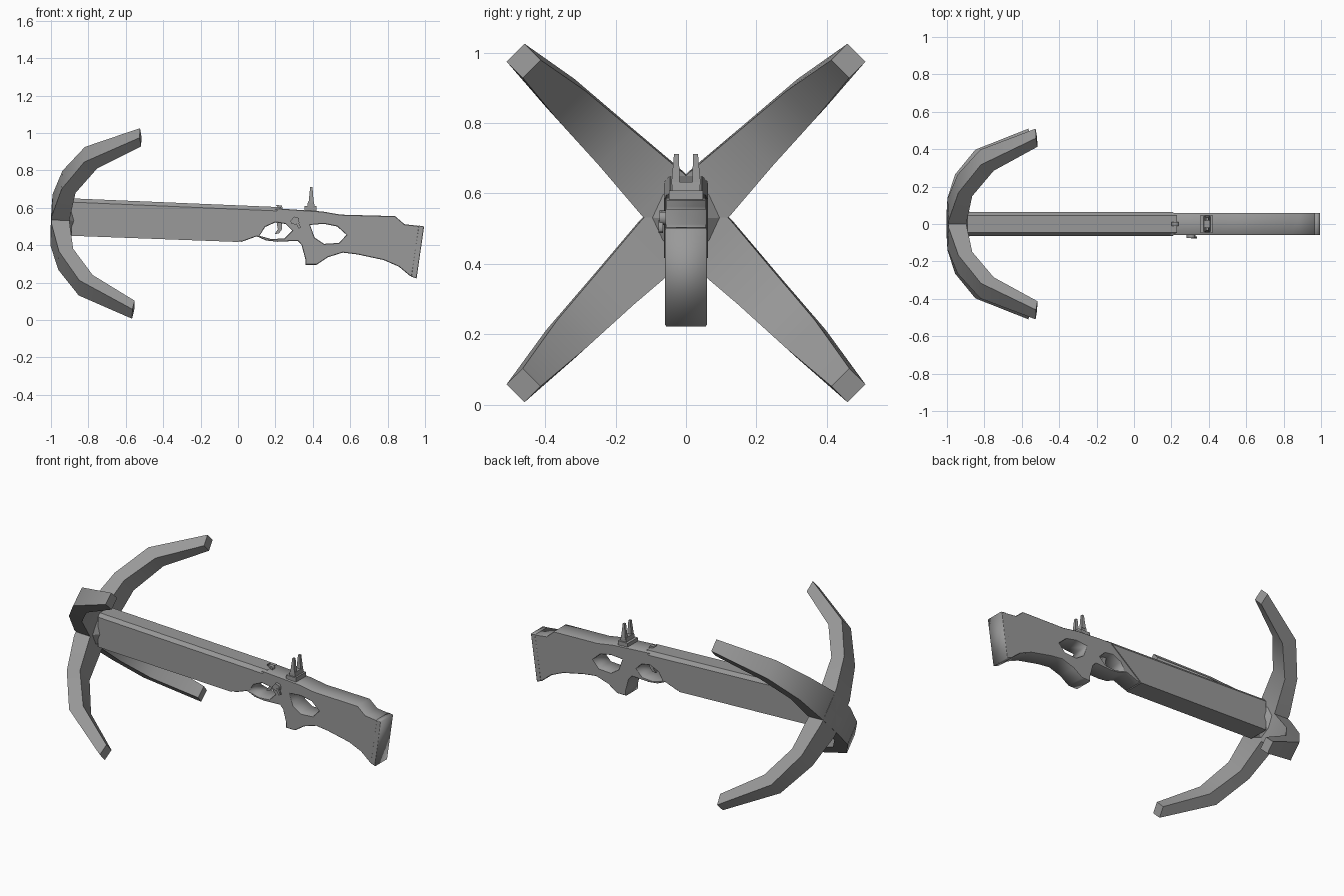
import bpy, bmesh, math
from mathutils import Matrix, Vector

cube = bpy.data.objects.get("Cube")
if cube:
    bpy.data.objects.remove(cube, do_unlink=True)

grey = bpy.data.materials.new("mid grey")
grey.use_nodes = True
grey.diffuse_color = (0.32, 0.32, 0.32, 1)
grey.node_tree.nodes["Principled BSDF"].inputs["Base Color"].default_value = (0.32, 0.32, 0.32, 1)


def add_mesh(name, mesh):
    mesh.materials.clear()
    mesh.materials.append(grey)
    obj = bpy.data.objects.new(name, mesh)
    bpy.context.collection.objects.link(obj)
    return obj


def loft(name, rings, matrix=Matrix()):
    """Skin equal-length rings of points and cap both ends."""
    bm = bmesh.new()
    rows = [[bm.verts.new(matrix @ Vector(p)) for p in ring] for ring in rings]
    n = len(rows[0])
    for a, b in zip(rows, rows[1:]):
        for i in range(n):
            j = (i + 1) % n
            bm.faces.new((a[i], a[j], b[j], b[i]))
    bm.faces.new(rows[0])
    bm.faces.new(rows[-1])
    bmesh.ops.recalc_face_normals(bm, faces=bm.faces)
    mesh = bpy.data.meshes.new(name)
    bm.to_mesh(mesh)
    bm.free()
    return add_mesh(name, mesh)


def plate(name, outlines, half, y=0.0, bevel=0.0):
    """Extrude x-z outlines along y; inner outlines become holes."""
    curve = bpy.data.curves.new(name, "CURVE")
    curve.dimensions = "2D"
    curve.fill_mode = "BOTH"
    curve.extrude = half - bevel
    curve.bevel_depth = bevel
    curve.bevel_resolution = 0
    curve.offset = -bevel
    for points in outlines:
        spline = curve.splines.new("POLY")
        spline.points.add(len(points) - 1)
        for sp, (x, z) in zip(spline.points, points):
            sp.co = (x, z, 0, 1)
        spline.use_cyclic_u = True
    temp = bpy.data.objects.new(name + " curve", curve)
    bpy.context.collection.objects.link(temp)
    graph = bpy.context.evaluated_depsgraph_get()
    mesh = bpy.data.meshes.new_from_object(temp.evaluated_get(graph))
    bpy.data.objects.remove(temp, do_unlink=True)
    mesh.transform(Matrix.Translation((0, y, 0)) @ Matrix.Rotation(math.pi / 2, 4, "X"))
    return add_mesh(name, mesh)


def block(name, x, y, z, top=1.0):
    """Box from ranges, its top scaled along x by a factor."""
    mid, half = sum(x) / 2, (x[1] - x[0]) / 2
    rings = [[(mid - half * s, y[0], h), (mid + half * s, y[0], h),
              (mid + half * s, y[1], h), (mid - half * s, y[1], h)]
             for h, s in zip(z, (1, top))]
    return loft(name, rings)


# Rear stock with trigger guard and thumb openings
stock_outline = [(-.05, .43), (.02, .418), (.1, .447), (.15, .425), (.21, .418), (.32, .423),
                 (.34, .4), (.36, .325), (.36, .295), (.42, .295), (.48, .335), (.56, .36),
                 (.64, .35), (.78, .32), (.86, .285), (.92, .235), (.955, .225),
                 (.99, .5), (.89, .512), (.84, .555), (.55, .563), (.45, .58), (.2, .597)]
guard_hole = [(.115, .45), (.145, .497), (.2, .522), (.255, .513), (.29, .477), (.25, .437), (.18, .432)]
thumb_hole = [(.385, .508), (.46, .514), (.53, .5), (.58, .455), (.54, .412), (.46, .407), (.41, .44)]
plate("stock", [stock_outline, guard_hole, thumb_hole], .058, bevel=.003)

# Butt pad on the end of the stock
plate("butt_pad", [[(.925, .232), (.955, .222), (.995, .5), (.965, .505)]], .059, bevel=.003)


# Long fore stock with chamfered top edges and a slanted rear end
def fore_section(x_low, x_high, low, high):
    side = high - .02
    x_side = x_high - (x_high - x_low) * .1
    half = [(x_low, .063, low), (x_side, .063, side), (x_high, .046, high)]
    return half + [(x, -y, z) for x, y, z in reversed(half)]


loft("fore_stock", [fore_section(-.89, -.89, .45, .65), fore_section(0, .23, .417, .603)])

# Front hub, pitched with the arms
pitch = Matrix.Translation((-1, 0, .535)) @ Matrix.Rotation(math.radians(2.4), 4, "Y")


def ring(x, r, sides=8):
    return [(x, r * math.cos(math.tau * i / sides), r * math.sin(math.tau * i / sides)) for i in range(sides)]


loft("hub", [ring(.04, .12), ring(.085, .11), ring(.125, .06)], pitch)

# Four curved hook arms: outer x, outer radius, inner x, inner radius, half width
arm_sections = [(0, 0, .09, 0, .085), (.003, .11, .1, .1, .084), (.05, .305, .125, .28, .069),
                (.165, .505, .235, .46, .057), (.455, .685, .465, .62, .036)]
arms = []
for k, label in enumerate(("left_upper", "right_upper", "right_lower", "left_lower")):
    turn = Matrix.Rotation(math.radians(90 * k - 45), 4, "X")
    rings = [[(xo, -w, ro), (xo, w, ro), (xi, w, ri), (xi, -w, ri)]
             for xo, ro, xi, ri, w in arm_sections]
    arms.append(loft(label + "_arm", rings, pitch @ turn))
bpy.ops.object.select_all(action="DESELECT")
for arm in arms:
    arm.select_set(True)
bpy.context.view_layer.objects.active = arms[0]
bpy.ops.object.shade_smooth_by_angle(angle=math.radians(33))

# Rear sight: stepped base and two tapered prongs
block("sight_base", (.355, .42), (-.048, .048), (.57, .608))
block("sight_step", (.37, .41), (-.04, .04), (.605, .632), .8)
for side, label in ((1, "left"), (-1, "right")):
    prong = [[(x, side * y, z) for x, y in ((a, c), (b, c), (b, d), (a, d))]
             for a, b, c, d, z in ((.377, .405, .018, .042, .625), (.386, .398, .02, .034, .712))]
    loft(label + "_sight_prong", prong)

# Trigger, string catch and side safety lever
plate("trigger", [[(.205, .53), (.235, .53), (.235, .485), (.22, .463), (.195, .458), (.213, .485)]], .01)
plate("string_catch", [[(.2, .59), (.24, .59), (.235, .612), (.2, .615), (.215, .603)]], .012)
plate("lever_knob", [[(.28, .53), (.3, .552), (.325, .545), (.328, .518), (.305, .51), (.285, .515)]], .01, -.065)
plate("lever_handle", [[(.305, .525), (.322, .525), (.337, .495), (.325, .488)]], .006, -.072)
